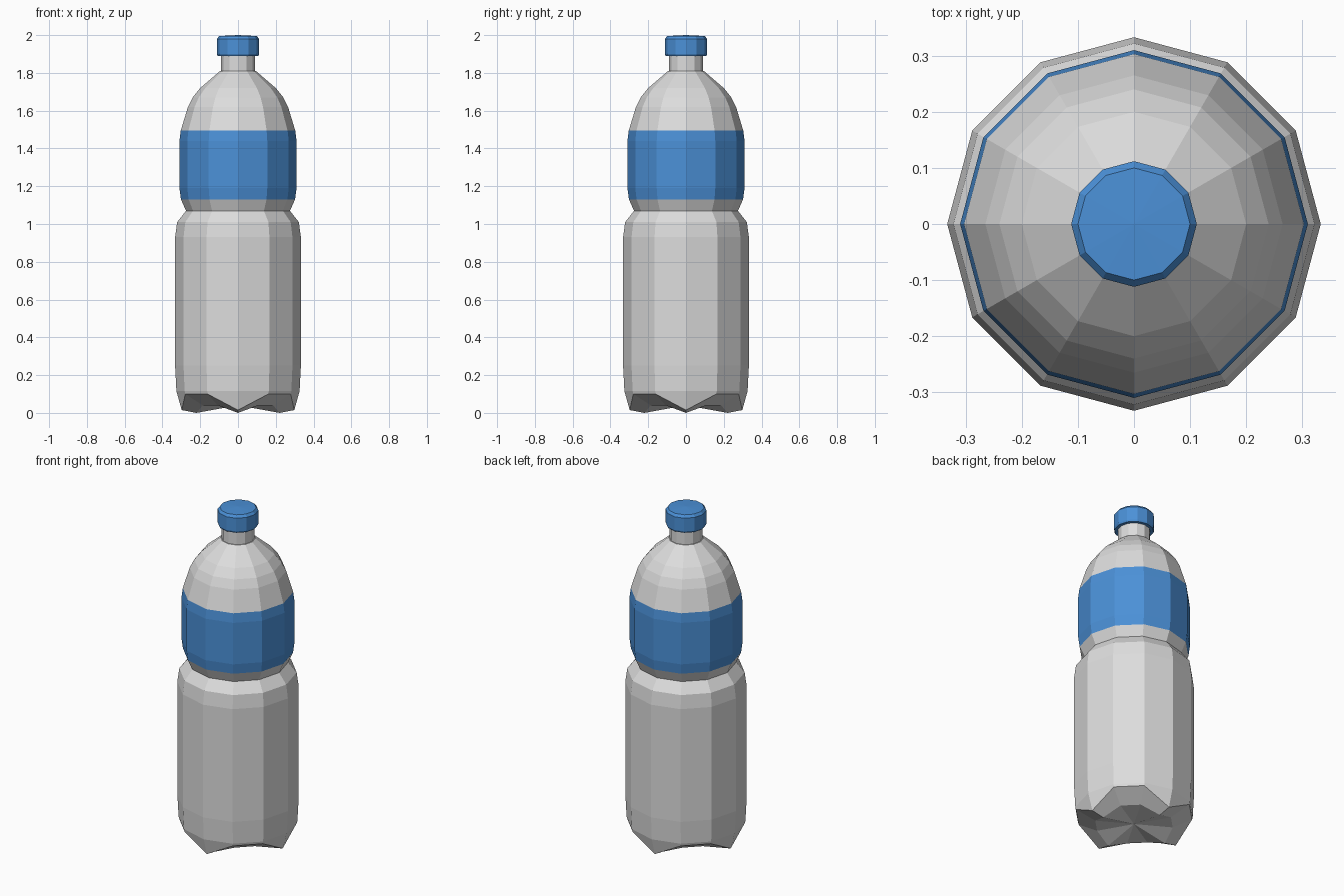
import bpy, bmesh
from math import sin, cos, tau

SIDES = 12

cube = bpy.data.objects.get("Cube")
if cube:
    bpy.data.objects.remove(cube, do_unlink=True)


def material(name, colour):
    mat = bpy.data.materials.new(name)
    mat.use_nodes = True
    mat.diffuse_color = (*colour, 1)
    bsdf = mat.node_tree.nodes["Principled BSDF"]
    bsdf.inputs["Base Color"].default_value = (*colour, 1)
    bsdf.inputs["Roughness"].default_value = 0.6
    return mat


grey = material("bottle grey", (0.72, 0.72, 0.72))
blue = material("label blue", (0.07, 0.28, 0.68))


def lathe(name, rings, materials, bottom=None, top=None, blue_band=None):
    """Skin a stack of rings; each ring is a function of the side index giving (radius, z)."""
    bm = bmesh.new()
    loops = []
    for ring in rings:
        loop = []
        for i in range(SIDES):
            r, z = ring(i)
            a = tau * i / SIDES
            loop.append(bm.verts.new((r * cos(a), r * sin(a), z)))
        loops.append(loop)
    for low, high in zip(loops, loops[1:]):
        for i in range(SIDES):
            j = (i + 1) % SIDES
            bm.faces.new((low[i], low[j], high[j], high[i]))
    # Close the ends with fans around a centre point
    for loop, z in ((loops[0], bottom), (loops[-1], top)):
        if z is not None:
            centre = bm.verts.new((0, 0, z))
            for i in range(SIDES):
                bm.faces.new((loop[i], loop[(i + 1) % SIDES], centre))
    bmesh.ops.recalc_face_normals(bm, faces=bm.faces)
    if blue_band:
        for f in bm.faces:
            if blue_band[0] < f.calc_center_median().z < blue_band[1]:
                f.material_index = 1
    mesh = bpy.data.meshes.new(name)
    bm.to_mesh(mesh)
    bm.free()
    for mat in materials:
        mesh.materials.append(mat)
    obj = bpy.data.objects.new(name, mesh)
    bpy.context.collection.objects.link(obj)
    return obj


def even(r, z):
    return lambda i: (r, z)


def footed(foot, gap):
    """Every third corner is a foot, the corners between are arched up."""
    return lambda i: foot if i % 3 == 0 else gap


# Bottle body: four-footed base, waist, label band, shoulder and neck
base = [
    footed((0.22, 0.0), (0.215, 0.04)),
    footed((0.298, 0.015), (0.322, 0.1)),
]
profile = [
    (0.326, 0.115), (0.333, 0.25), (0.333, 0.93), (0.322, 1.01), (0.275, 1.07),
    (0.302, 1.13), (0.31, 1.19), (0.31, 1.44), (0.303, 1.495),
    (0.265, 1.62), (0.24, 1.67), (0.2, 1.72), (0.095, 1.81), (0.09, 1.81), (0.09, 1.9),
]
lathe("bottle_body", base + [even(r, z) for r, z in profile], [grey, blue],
      bottom=0.04, top=1.9, blue_band=(1.13, 1.49))

# Screw cap
cap = [(0.108, 1.89), (0.112, 1.9), (0.112, 1.98), (0.1, 1.995)]
lathe("screw_cap", [even(r, z) for r, z in cap], [blue], bottom=1.89, top=2.0)
